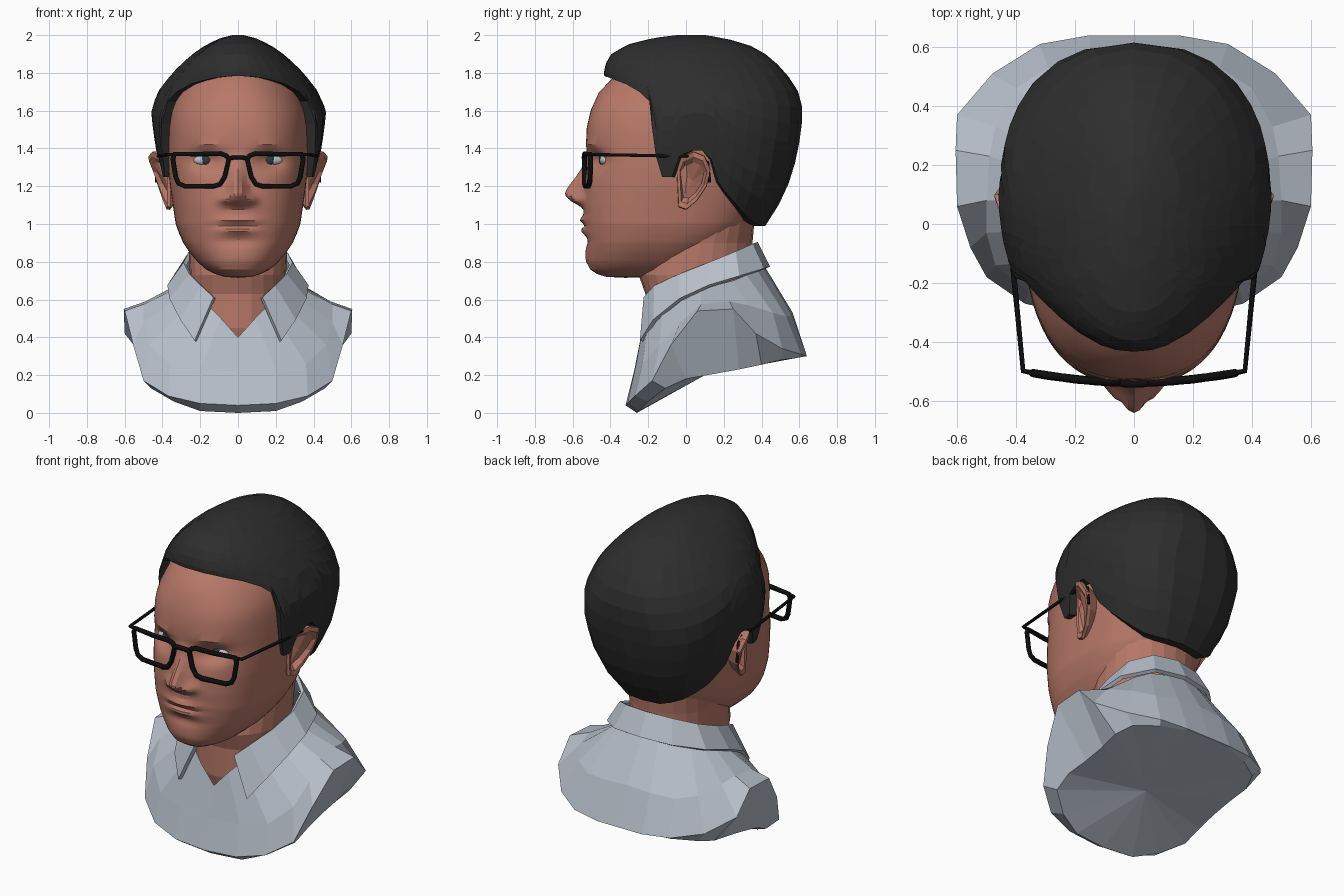
import bpy, bmesh, math
from math import exp

if "Cube" in bpy.data.objects:
    bpy.data.objects.remove(bpy.data.objects["Cube"])

def material(name, rgb):
    m = bpy.data.materials.new(name)
    m.diffuse_color = (*rgb, 1)
    m.use_nodes = True
    m.node_tree.nodes["Principled BSDF"].inputs["Base Color"].default_value = m.diffuse_color
    return m

SKIN = material("skin", (0.48, 0.19, 0.14))
HAIR = material("dark_hair", (0.027, 0.027, 0.027))
SHIRT = material("pale_grey_cloth", (0.48, 0.53, 0.60))
BLACK = material("black_frame", (0.004, 0.004, 0.004))
WHITE = material("eye_white", (0.50, 0.55, 0.60))
IRIS = material("iris", (0.03, 0.04, 0.05))

def interp(x, table):
    """Linear lookup in rows of (x, values...)."""
    if x <= table[0][0]:
        return table[0][1:]
    for a, b in zip(table, table[1:]):
        if x <= b[0]:
            t = (x - a[0]) / (b[0] - a[0])
            return [p + (q - p) * t for p, q in zip(a[1:], b[1:])]
    return table[-1][1:]

def mirrored(half):
    """Close a half ring (front to back, x >= 0) across x = 0."""
    return half + [(-x, y, z) for x, y, z in half[-2:0:-1]]

def point(z, c, table, n):
    """Superellipse point; c runs from -1 (front) to 1 (back)."""
    w, yf, yb = interp(z, table)
    cy, ly = (yf + yb) / 2, (yb - yf) / 2
    return (w * max(0, 1 - abs(c) ** n) ** (1 / n), cy + ly * c, z)

def loft(name, rings, mat, start=None, end=None, closed=True):
    """Skin rings with quads; start / end are optional fan centres."""
    bm = bmesh.new()
    vs = [[bm.verts.new(p) for p in r] for r in rings]
    n = len(vs[0])
    pairs = [(i, (i + 1) % n) for i in range(n if closed else n - 1)]
    for a, b in zip(vs, vs[1:]):
        for i, j in pairs:
            bm.faces.new((a[i], a[j], b[j], b[i]))
    for centre, ring in ((start, vs[0]), (end, vs[-1])):
        if centre:
            c = bm.verts.new(centre)
            for i, j in pairs:
                bm.faces.new((ring[i], ring[j], c))
    bmesh.ops.remove_doubles(bm, verts=bm.verts, dist=1e-5)
    bmesh.ops.recalc_face_normals(bm, faces=bm.faces)
    me = bpy.data.meshes.new(name)
    bm.to_mesh(me)
    bm.free()
    me.materials.append(mat)
    ob = bpy.data.objects.new(name, me)
    bpy.context.collection.objects.link(ob)
    return ob

def tube(name, pts, r, cyclic=False):
    cu = bpy.data.curves.new(name, 'CURVE')
    cu.dimensions = '3D'
    cu.bevel_depth, cu.bevel_resolution, cu.use_fill_caps = r, 1, True
    sp = cu.splines.new('POLY')
    sp.points.add(len(pts) - 1)
    for p, co in zip(sp.points, pts):
        p.co = (*co, 1)
    sp.use_cyclic_u = cyclic
    cu.materials.append(BLACK)
    ob = bpy.data.objects.new(name, cu)
    bpy.context.collection.objects.link(ob)
    bpy.ops.object.select_all(action='DESELECT')
    ob.select_set(True)
    bpy.context.view_layer.objects.active = ob
    bpy.ops.object.convert(target='MESH')

def ball(name, loc, scale, mat):
    bpy.ops.mesh.primitive_uv_sphere_add(segments=16, ring_count=10, radius=1, location=loc)
    ob = bpy.context.object
    ob.name, ob.scale = name, scale
    ob.data.materials.append(mat)
    bpy.ops.object.shade_smooth()

# Head: stacked sections (z, half width, front y, back y) with sculpted features
HEAD = [(0.72, .07, -.42, -.2), (.735, .12, -.47, 0), (.76, .17, -.505, .08), (.8, .215, -.52, .12),
        (.85, .257, -.525, .18), (.9, .29, -.53, .24), (.95, .312, -.535, .3), (1.0, .33, -.54, .34),
        (1.1, .345, -.545, .4), (1.2, .36, -.54, .45), (1.3, .37, -.53, .5), (1.4, .373, -.525, .53),
        (1.5, .37, -.528, .54), (1.6, .36, -.505, .54), (1.7, .33, -.46, .52), (1.8, .26, -.36, .44),
        (1.88, .17, -.2, .33)]
NOSE = [(1.08, 0, .06), (1.1, .025, .07), (1.12, .065, .068), (1.145, .093, .06), (1.165, .1, .05),
        (1.2, .082, .04), (1.25, .048, .034), (1.3, .02, .034), (1.38, 0, .04)]

def bump(x, z, cx, cz, sx, sz):
    return exp(-((x - cx) / sx) ** 2 - ((z - cz) / sz) ** 2)

def sculpt(p):
    x, y, z = p
    if y > -0.2:
        return p
    h, s = interp(z, NOSE)
    d = h * exp(-(abs(x) / s) ** 2.4)
    d += .028 * bump(x, z, .075, 1.13, .025, .025)                  # nostril wing
    d -= .055 * bump(x, z, .17, 1.335, .08, .05)                    # eye socket
    d += .012 * bump(x, z, .15, 1.42, .12, .03)                     # brow
    d += .022 * bump(x, z, 0, 1.02, .10, .018) + .02 * bump(x, z, 0, .965, .085, .02)  # lips
    d -= .012 * bump(x, z, 0, .994, .12, .008) + .012 * bump(x, z, 0, .91, .12, .025)  # mouth line, chin fold
    d += .01 * bump(x, z, 0, .82, .1, .05)                          # chin
    return (x, y - d, z)

def stack(table, zs, n, count, power=1.0):
    cs = [-math.cos(math.pi * (i / count) ** power) for i in range(count + 1)]
    return [mirrored([sculpt(point(z, c, table, n(z))) for c in cs]) for z in zs]

levels = [.72, .735, .76, .78] + [.8 + .0145 * i for i in range(42)] + [1.42 + .046 * i for i in range(11)]
head = loft("head", stack(HEAD, levels, lambda z: interp(z, [(1.55, 2.5), (1.7, 2.1)])[0], 36, 1.35),
            SKIN, (0, -.32, .715), (0, .06, 1.9))
head.data.shade_smooth()
bpy.context.view_layer.objects.active = head
head.select_set(True)
bpy.ops.object.shade_smooth_by_angle(angle=math.radians(25))

NECK = [(.36, .25, -.19, .33), (.45, .255, -.215, .34), (.63, .255, -.215, .355), (.73, .255, -.25, .35),
        (.9, .262, -.2, .352), (1.1, .29, -.1, .37)]
loft("neck", stack(NECK, [r[0] for r in NECK], lambda z: 2.1, 12), SKIN)

# Hair: columns (depth fraction, hairline height) rise from the hairline to the crown
HAIRCUT = [(1.0, .26, -.3, .42), (1.1, .34, -.35, .49), (1.25, .405, -.4, .56), (1.4, .435, -.42, .595),
           (1.5, .45, -.42, .61), (1.6, .46, -.42, .62), (1.7, .425, -.42, .595), (1.8, .347, -.435, .53),
           (1.85, .297, -.425, .48), (1.9, .24, -.395, .42), (1.95, .168, -.31, .33), (1.985, .09, -.17, .2),
           (2.0, .03, -.05, .1)]
HAIRLINE = [(-1, 1.785), (-.985, 1.78), (-.95, 1.775), (-.88, 1.76), (-.78, 1.74), (-.66, 1.70), (-.56, 1.65),
            (-.54, 1.53), (-.49, 1.36), (-.43, 1.25), (-.32, 1.25), (-.24, 1.36), (-.1, 1.39), (0, 1.39),
            (.1, 1.34), (.2, 1.22), (.32, 1.16), (.45, 1.11), (.6, 1.06), (.75, 1.02), (.88, 1.0),
            (.96, .99), (1, .99)]

def hair_ring(t, scale=1.0):
    half = []
    for c, zb in HAIRLINE:
        z = zb + (2.0 - zb) * math.sin(t * math.pi / 2)
        x, y, z = point(z, c, HAIRCUT, interp(z, [(1.45, 2.6), (1.65, 2.05)])[0])
        half.append((x * scale, .08 + (y - .08) * scale, z))
    # side parting: hair below it sits slightly proud on one side
    return [(x * 1.015 if x > 0 and z < 1.63 else x, y, z) for x, y, z in mirrored(half)]

loft("hair", [hair_ring(0, .86)] + [hair_ring(i / 14) for i in range(15)], HAIR, None, (0, .03, 2.0))

# Ears, eyes and glasses, one per side
EAR = [(-.05, 1.29), (-.025, 1.355), (.04, 1.385), (.1, 1.36), (.13, 1.29), (.11, 1.2), (.06, 1.125),
       (.0, 1.075), (-.04, 1.09), (-.045, 1.19)]
RIM = [(.05, 1.34), (.07, 1.25), (.095, 1.21), (.13, 1.2), (.28, 1.2), (.315, 1.215), (.33, 1.25),
       (.345, 1.345), (.335, 1.37), (.2, 1.37), (.09, 1.372), (.06, 1.36)]

def rim_y(x):
    return -.538 + .04 * (x / .38) ** 2

def ear_ring(side, scale, dx, root=None):
    ring = []
    for y, z in EAR:
        flare = max(0, min(1, (y + .05) / .12)) * (z - 1.04) / .32
        x = root or .368 + .1 * flare + dx
        ring.append((side * x, .035 + (y - .035) * scale, 1.235 + (z - 1.235) * scale))
    return ring

for side, tag in ((1, "left"), (-1, "right")):
    loft("ear_" + tag, [ear_ring(side, .75, 0, .33), ear_ring(side, 1, -.012), ear_ring(side, .98, .006),
                        ear_ring(side, .8, .004), ear_ring(side, .62, -.022)],
         SKIN, None, (side * .385, .03, 1.23))
    ball("eye_" + tag, (side * .17, -.425, 1.338), (.066, .032, .031), WHITE)
    ball("iris_" + tag, (side * .168, -.447, 1.34), (.027, .014, .027), IRIS)
    tube("lens_rim_" + tag, [(side * x, rim_y(x), z) for x, z in RIM], .014, True)
    tube("temple_" + tag, [(side * x, y, z) for x, y, z in
                           [(.335, -.507, 1.368), (.376, -.498, 1.368), (.408, -.17, 1.362), (.425, .07, 1.358),
                            (.43, .115, 1.325), (.43, .125, 1.22)]], .0095)
tube("glasses_bridge", [(-.055, -.537, 1.345), (-.025, -.542, 1.352), (.025, -.542, 1.352), (.055, -.537, 1.345)], .013)

# Shirt bust: underside rim, cut edge, chest and shoulders, neck opening
UNDER = [(0, -.26, 0), (.2, -.25, .01), (.34, -.2, .06), (.46, -.11, .13), (.47, 0, .18), (.46, .14, .205),
         (.46, .28, .23), (.47, .4, .255), (.43, .5, .28), (.3, .58, .29), (.15, .62, .3), (0, .63, .3)]
EDGE = [(0, -.32, .04), (.2, -.31, .05), (.37, -.27, .09), (.5, -.18, .17), (.555, -.08, .36), (.6, .06, .54),
        (.605, .25, .55), (.6, .37, .42), (.48, .51, .34), (.32, .61, .31), (.15, .64, .3), (0, .64, .3)]
CHEST = [(0, -.275, .22), (.2, -.27, .23), (.36, -.23, .26), (.47, -.14, .36), (.5, -.03, .48), (.5, .08, .575),
         (.49, .23, .59), (.47, .33, .57), (.4, .46, .53), (.29, .53, .51), (.15, .56, .52), (0, .565, .53)]
COLLAR_BASE = [(0, -.23, .4), (.09, -.22, .5), (.16, -.19, .57), (.23, -.12, .6), (.29, -.02, .63),
               (.325, .08, .66), (.32, .17, .68), (.3, .25, .70), (.26, .32, .73), (.2, .38, .75),
               (.1, .41, .76), (0, .42, .77)]
loft("shirt", [mirrored(r) for r in (UNDER, EDGE, CHEST, COLLAR_BASE)], SHIRT, (0, .1, .2))

# Folded collar, open at the throat
TOP = [(.125, -.215, .61), (.19, -.16, .67), (.25, -.03, .73), (.28, .12, .79), (.25, .26, .85), (.15, .345, .89),
       (0, .37, .9)]
BOTTOM = [(.225, -.235, .38), (.3, -.165, .49), (.355, -.03, .6), (.365, .12, .67), (.325, .28, .72),
          (.19, .405, .76), (0, .435, .77)]

def strip(half):
    return half + [(-x, y, z) for x, y, z in half[-2::-1]]

collar = loft("collar", [strip(TOP), strip(BOTTOM)], SHIRT, closed=False)
solid = collar.modifiers.new("thickness", 'SOLIDIFY')
solid.thickness, solid.offset = .022, 0
